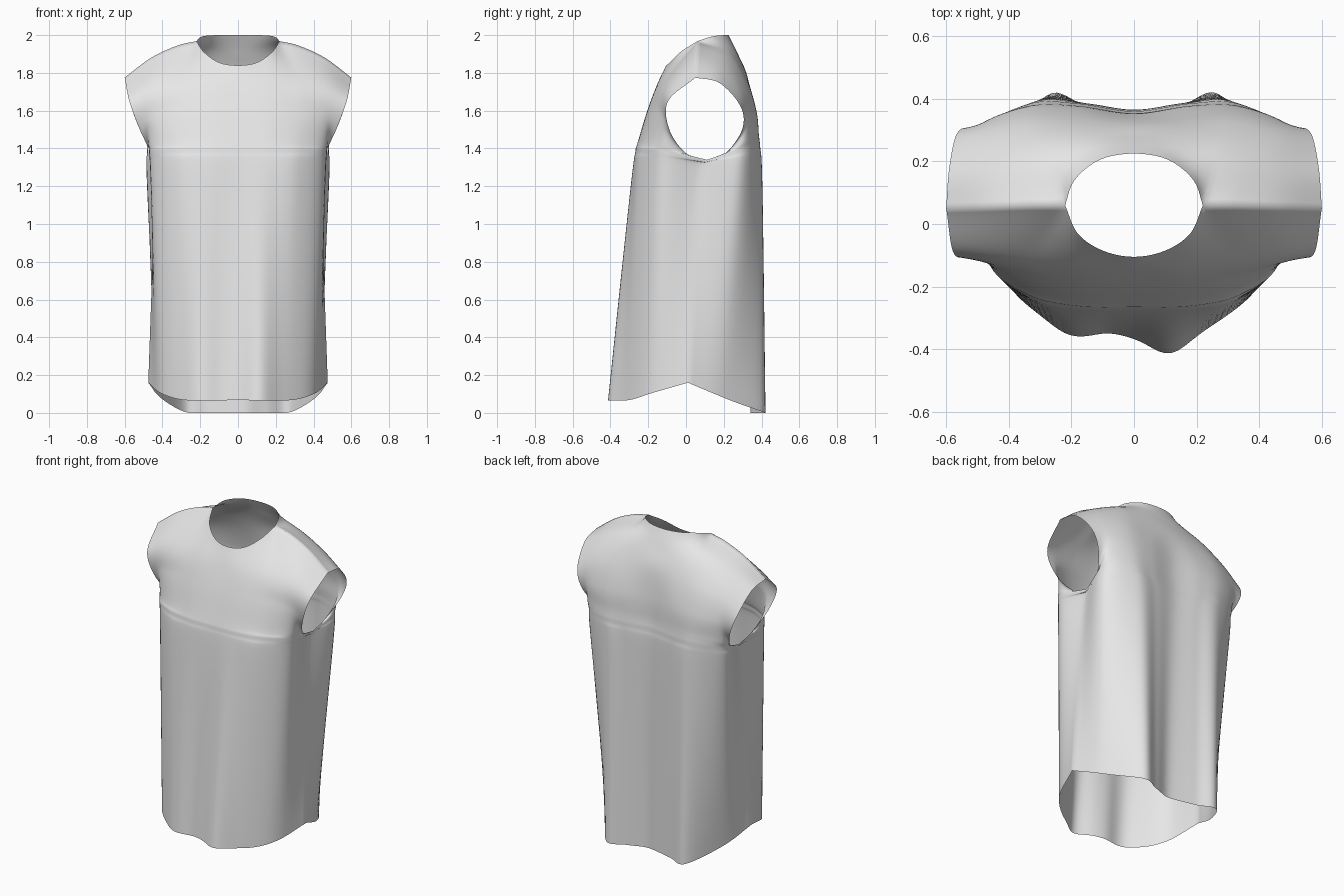
import bpy, bmesh, math
from mathutils import Vector

if "Cube" in bpy.data.objects:
    bpy.data.objects.remove(bpy.data.objects["Cube"])

# Control curves, each running from the centre line out to the side seam / armhole edge
SHOULDER = [(.22, .06, 1.968), (.32, .06, 1.945), (.46, .055, 1.88), (.6, .05, 1.775)]
FRONT = [
    [(0, -.365, .068), (.15, -.365, .065), (.3, -.29, .07), (.41, -.18, .105), (.475, .01, .16)],
    [(0, -.285, 1.2), (.17, -.285, 1.2), (.32, -.25, 1.2), (.455, -.13, 1.2), (.44, .07, 1.2)],
    [(0, -.265, 1.4), (.18, -.262, 1.4), (.34, -.225, 1.4), (.465, -.12, 1.39), (.45, .11, 1.34)],
    [(0, -.25, 1.45), (.18, -.245, 1.45), (.34, -.21, 1.44), (.465, -.125, 1.43), (.46, 0, 1.375)],
    [(0, -.205, 1.6), (.18, -.2, 1.6), (.34, -.17, 1.6), (.46, -.13, 1.57), (.52, -.088, 1.5)],
    [(0, -.152, 1.74), (.16, -.147, 1.74), (.32, -.115, 1.75), (.46, -.1, 1.72), (.575, -.095, 1.65)],
    [(0, -.105, 1.84), (.1, -.085, 1.855), (.18, -.03, 1.91)] + SHOULDER,
]
BACK = [
    [(0, .35, 0), (.15, .375, 0), (.28, .385, .005), (.41, .2, .08), (.475, .01, .16)],
    [(0, .365, 1.2), (.15, .385, 1.2), (.3, .395, 1.2), (.475, .28, 1.2), (.44, .07, 1.2)],
    [(0, .36, 1.42), (.18, .385, 1.42), (.33, .385, 1.42), (.475, .3, 1.4), (.45, .11, 1.34)],
    [(0, .355, 1.47), (.18, .38, 1.47), (.33, .38, 1.47), (.475, .315, 1.45), (.46, .21, 1.375)],
    [(0, .35, 1.6), (.18, .37, 1.6), (.33, .37, 1.59), (.46, .335, 1.57), (.52, .297, 1.5)],
    [(0, .325, 1.78), (.16, .325, 1.77), (.32, .32, 1.75), (.46, .295, 1.71), (.565, .29, 1.62)],
    [(0, .275, 1.9), (.13, .26, 1.91), (.27, .22, 1.905), (.43, .2, 1.84), (.59, .18, 1.745)],
    [(0, .225, 2), (.11, .205, 2), (.19, .14, 1.993)] + SHOULDER,
]
CHEST = 2        # row where the armholes begin
HALF = 30        # columns per half panel


def spline(points, t, mirrored=False):
    """Smooth curve through the points, t from 0 to 1."""
    p = [Vector(q) for q in points]
    before = Vector((-p[1].x, p[1].y, p[1].z)) if mirrored else 2 * p[0] - p[1]
    p = [before] + p + [2 * p[-1] - p[-2]]
    s = t * (len(points) - 1)
    i = min(int(s), len(points) - 2)
    f = s - i
    a, b, c, d = p[i:i + 4]
    return .5 * (2 * b + (c - a) * f + (2 * a - 5 * b + 4 * c - d) * f * f
                 + (3 * b - a - 3 * c + d) * f ** 3)


def row_point(row, t):
    """Point on a control row; the top row has a corner between neck and shoulder."""
    if len(row) < 7:
        return spline(row, t, True)
    return spline(row[:4], t * 2, True) if t <= .5 else spline(row[3:], t * 2 - 1)


def hanging_folds(p, front):
    """Uneven drape that grows towards the hem."""
    w = max(0, 1 - p.z / 1.35)
    g = lambda c, s: math.exp(-((p.x - c) / s) ** 2)
    if front:
        p.y += w * (-.045 * g(.11, .08) + .022 * g(-.09, .07) - .012 * g(-.22, .06))
    else:
        p.y += w * .025 * (g(.26, .08) + g(-.27, .08)) - w * .012 * g(.05, .06)
    p.z = max(p.z, 0)
    return p


def add_panel(bm, rows, front):
    grid = []
    parts = [(rows[:CHEST + 1], 34), (rows[CHEST:], 40)]
    for k, (part, steps) in enumerate(parts):
        for j in range(1 if k else 0, steps + 1):
            line = []
            for i in range(-HALF, HALF + 1):
                p = spline([row_point(r, abs(i) / HALF) for r in part], j / steps)
                if i < 0:
                    p.x = -p.x
                line.append(bm.verts.new(hanging_folds(p, front)))
            grid.append(line)
    for lo, hi in zip(grid, grid[1:]):
        for i in range(2 * HALF):
            quad = [lo[i], lo[i + 1], hi[i + 1], hi[i]]
            bm.faces.new(quad if front else quad[::-1])


# Sleeveless shirt: front and back panels sewn at the sides and shoulders
bm = bmesh.new()
add_panel(bm, FRONT, True)
add_panel(bm, BACK, False)
bmesh.ops.remove_doubles(bm, verts=bm.verts, dist=.0015)
for f in bm.faces:
    f.smooth = True
mesh = bpy.data.meshes.new("sleeveless_shirt")
bm.to_mesh(mesh)
bm.free()
shirt = bpy.data.objects.new("sleeveless_shirt", mesh)
bpy.context.collection.objects.link(shirt)

cloth = bpy.data.materials.new("light_grey_cloth")
cloth.diffuse_color = (.8, .8, .8, 1)
cloth.use_nodes = True
cloth.node_tree.nodes["Principled BSDF"].inputs["Base Color"].default_value = cloth.diffuse_color
mesh.materials.append(cloth)
